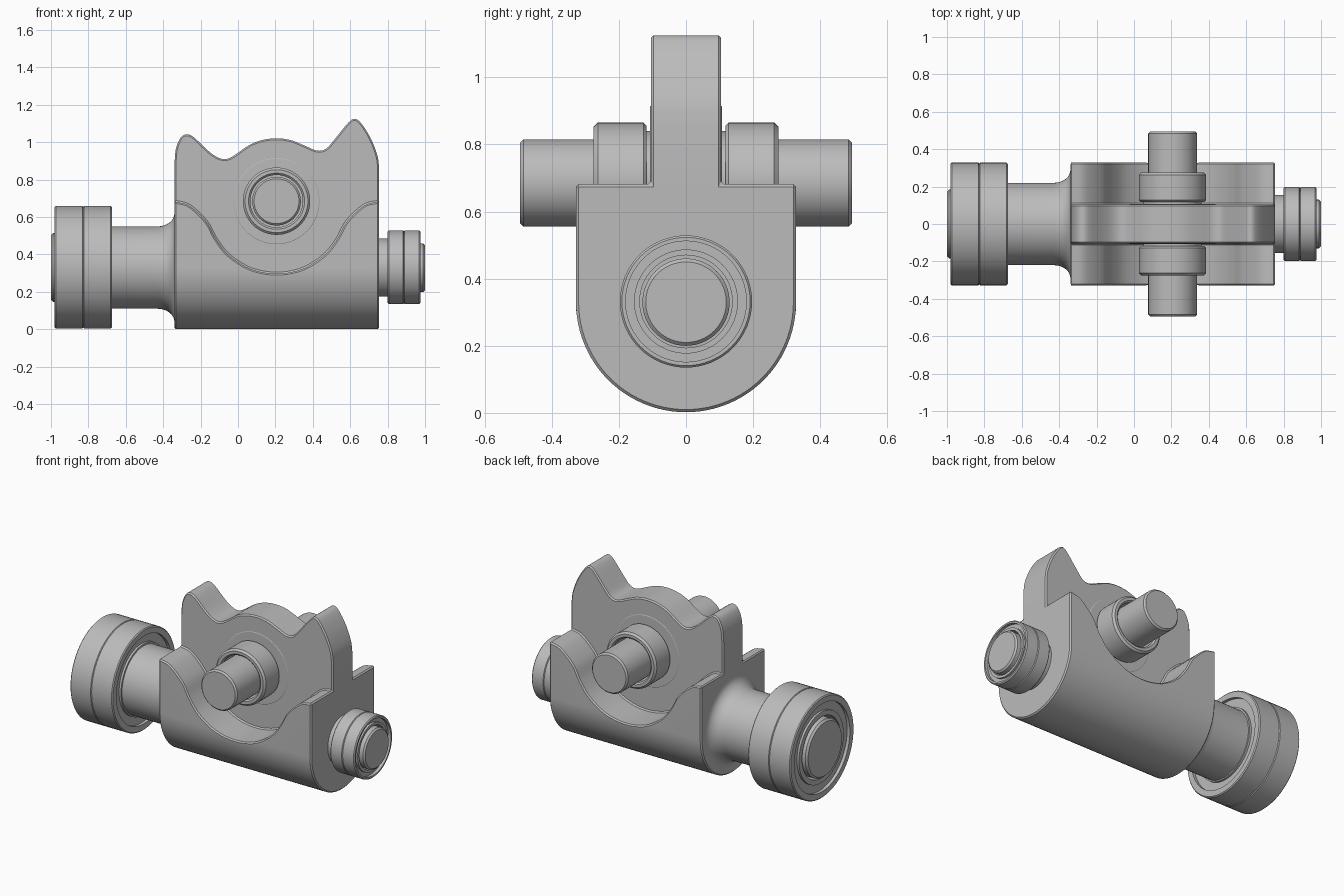
import bpy, bmesh, math
from mathutils import Matrix, Vector

if "Cube" in bpy.data.objects:
    bpy.data.objects.remove(bpy.data.objects["Cube"], do_unlink=True)

steel = bpy.data.materials.new("grey_steel")
steel.use_nodes = True
steel.diffuse_color = (0.5, 0.5, 0.5, 1)
steel.node_tree.nodes["Principled BSDF"].inputs["Base Color"].default_value = (0.5, 0.5, 0.5, 1)

AXLE_Z = 0.33           # height of the wheel axle
PIN_X, PIN_Z = 0.206, 0.685  # position of the cross pins
HALF = 0.328            # half width of the body
WEB = 0.105             # half thickness of the central web


def make_object(name, bm):
    bmesh.ops.recalc_face_normals(bm, faces=bm.faces)
    mesh = bpy.data.meshes.new(name)
    bm.to_mesh(mesh)
    bm.free()
    mesh.materials.append(steel)
    obj = bpy.data.objects.new(name, mesh)
    bpy.context.collection.objects.link(obj)
    return obj


def select_only(obj):
    bpy.ops.object.select_all(action='DESELECT')
    obj.select_set(True)
    bpy.context.view_layer.objects.active = obj


def smooth(obj):
    select_only(obj)
    bpy.ops.object.shade_smooth_by_angle(angle=math.radians(30))


def spline(points, steps=5):
    """Smooth curve through the points."""
    p = [Vector(q) for q in points]
    p = [2 * p[0] - p[1]] + p + [2 * p[-1] - p[-2]]
    out = []
    for a, b, c, d in zip(p, p[1:], p[2:], p[3:]):
        for i in range(steps):
            t = i / steps
            out.append(0.5 * (2 * b + (c - a) * t + (2 * a - 5 * b + 4 * c - d) * t ** 2
                              + (3 * b - a - 3 * c + d) * t ** 3))
    return out + [p[-2]]


def prism(name, outline, place, start, end):
    """Extrude a flat outline; place maps (u, v, depth) to a position."""
    bm = bmesh.new()
    face = bm.faces.new([bm.verts.new(place(u, v, start)) for u, v in outline])
    moved = bmesh.ops.extrude_face_region(bm, geom=[face])["geom"]
    shift = Vector(place(0, 0, end)) - Vector(place(0, 0, start))
    bmesh.ops.translate(bm, vec=shift, verts=[v for v in moved if isinstance(v, bmesh.types.BMVert)])
    return make_object(name, bm)


def lathe(name, profile, axis, centre, closed=False):
    """Turn (radius, distance) points around an axis through the centre."""
    axis = Vector(axis)
    bm = bmesh.new()
    verts = [bm.verts.new(axis * d + Vector((0, 0, r))) for r, d in profile]
    loop = list(zip(verts, verts[1:])) + ([(verts[-1], verts[0])] if closed else [])
    edges = [bm.edges.new(e) for e in loop]
    bmesh.ops.spin(bm, geom=verts + edges, cent=(0, 0, 0), axis=axis,
                   angle=math.tau, steps=64, use_merge=False)
    bmesh.ops.remove_doubles(bm, verts=bm.verts, dist=1e-5)
    bmesh.ops.transform(bm, matrix=Matrix.Translation(centre), verts=bm.verts)
    obj = make_object(name, bm)
    smooth(obj)
    return obj


def combine(obj, tool, operation):
    mod = obj.modifiers.new(operation, 'BOOLEAN')
    mod.operation, mod.object, mod.solver = operation, tool, 'EXACT'
    select_only(obj)
    bpy.ops.object.modifier_apply(modifier=mod.name)
    bpy.data.objects.remove(tool, do_unlink=True)


def along_x(u, v, d):
    return (d, u, v)


def along_y(u, v, d):
    return (u, d, v)


# Body: round-bottomed slab trimmed to the crest outline
round_bottom = [(HALF * math.cos(a), AXLE_Z + HALF * math.sin(a))
                for a in (math.pi + math.pi * i / 48 for i in range(49))]
body = prism("body", round_bottom + [(HALF, 1.3), (-HALF, 1.3)], along_x, -0.6, 1.0)

crest = spline([(-0.34, 0.88), (-0.333, 0.96), (-0.31, 1.02), (-0.28, 1.042), (-0.24, 1.03),
                (-0.16, 0.955), (-0.11, 0.92), (-0.065, 0.91), (-0.02, 0.93), (0.06, 0.985),
                (0.13, 1.012), (0.206, 1.021), (0.28, 1.012), (0.35, 0.985), (0.42, 0.956),
                (0.47, 0.965), (0.52, 1.02), (0.59, 1.105), (0.625, 1.125), (0.66, 1.1),
                (0.71, 1.02), (0.745, 0.93), (0.755, 0.86)], 4)
trim = prism("crest_trim", [(-0.34, -0.2)] + [tuple(p) for p in crest] + [(0.755, -0.2)],
             along_y, -0.6, 0.6)
combine(body, trim, 'INTERSECT')

# Scooped cheeks on both sides of the web
half_scoop = [(-0.335, 0.682), (-0.26, 0.66), (-0.17, 0.575), (-0.12, 0.485),
              (-0.056, 0.402), (0.04, 0.335), (0.126, 0.306), (PIN_X, 0.298)]
scoop = spline(half_scoop + [(2 * PIN_X - x, z) for x, z in half_scoop[-2::-1]], 5)
scoop = [(-0.6, 0.682)] + [tuple(p) for p in scoop] + [(1.0, 0.682), (1.0, 1.5), (-0.6, 1.5)]
for side in (-1, 1):
    cutter = prism("cheek_cutter", scoop, along_y, side * WEB, side * 0.6)
    combine(body, cutter, 'DIFFERENCE')

bevel = body.modifiers.new("edge", 'BEVEL')
bevel.width, bevel.segments = 0.008, 1
bevel.limit_method, bevel.angle_limit = 'ANGLE', math.radians(40)
bevel.use_clamp_overlap = False
select_only(body)
bpy.ops.object.modifier_apply(modifier=bevel.name)
smooth(body)

# Cross pins with collars, mirrored front and back
for label, side in (("front", -1), ("back", 1)):
    axis, centre = (0, side, 0), (PIN_X, 0, PIN_Z)
    lathe(label + "_pin", [(0, 0.08), (0.23, 0.08), (0.23, 0.105), (0.227, 0.107), (0.155, 0.107),
                           (0.155, 0.13), (0.13, 0.13), (0.13, 0.485), (0.12, 0.495), (0, 0.495)],
          axis, centre)
    lathe(label + "_collar", [(0.14, 0.117), (0.17, 0.117), (0.18, 0.127), (0.18, 0.263),
                              (0.168, 0.275), (0.15, 0.275), (0.14, 0.265)],
          axis, centre, closed=True)


# Axle stubs and their wheels
def wheel(name, inner, outer, radius, rim, race, bore, sign):
    """Wheel with a recessed face on each side and a seam round the tread."""
    mid, c, dip = (inner + outer) / 2, 0.006, 0.02
    profile = [(bore, inner + c), (race, inner + c), (race, inner + dip), (rim, inner + dip),
               (rim, inner), (radius - c, inner), (radius, inner + c),
               (radius, mid - 0.004), (radius - 0.006, mid), (radius, mid + 0.004),
               (radius, outer - c), (radius - c, outer), (rim, outer), (rim, outer - dip),
               (race, outer - dip), (race, outer - c), (bore, outer - c)]
    lathe(name, profile, (sign, 0, 0), (0, 0, AXLE_Z + 0.002), closed=True)


fillet = [(0.29 - 0.07 * math.sin(a), 0.34 + 0.09 * (1 - math.cos(a)))
          for a in (math.pi / 2 * i / 8 for i in range(9))]
lathe("right_axle", [(0, 0.3), (0.29, 0.3)] + fillet +
      [(0.22, 0.69), (0.185, 0.69), (0.185, 0.988), (0.173, 1.0), (0, 1.0)],
      (-1, 0, 0), (0, 0, AXLE_Z))
wheel("right_wheel", 0.675, 0.98, 0.328, 0.285, 0.23, 0.198, -1)

lathe("left_axle", [(0, 0.7), (0.155, 0.7), (0.155, 0.81), (0.13, 0.81),
                    (0.13, 0.99), (0.12, 1.0), (0, 1.0)],
      (1, 0, 0), (0, 0, AXLE_Z))
wheel("left_wheel", 0.8, 0.975, 0.197, 0.18, 0.155, 0.138, 1)
